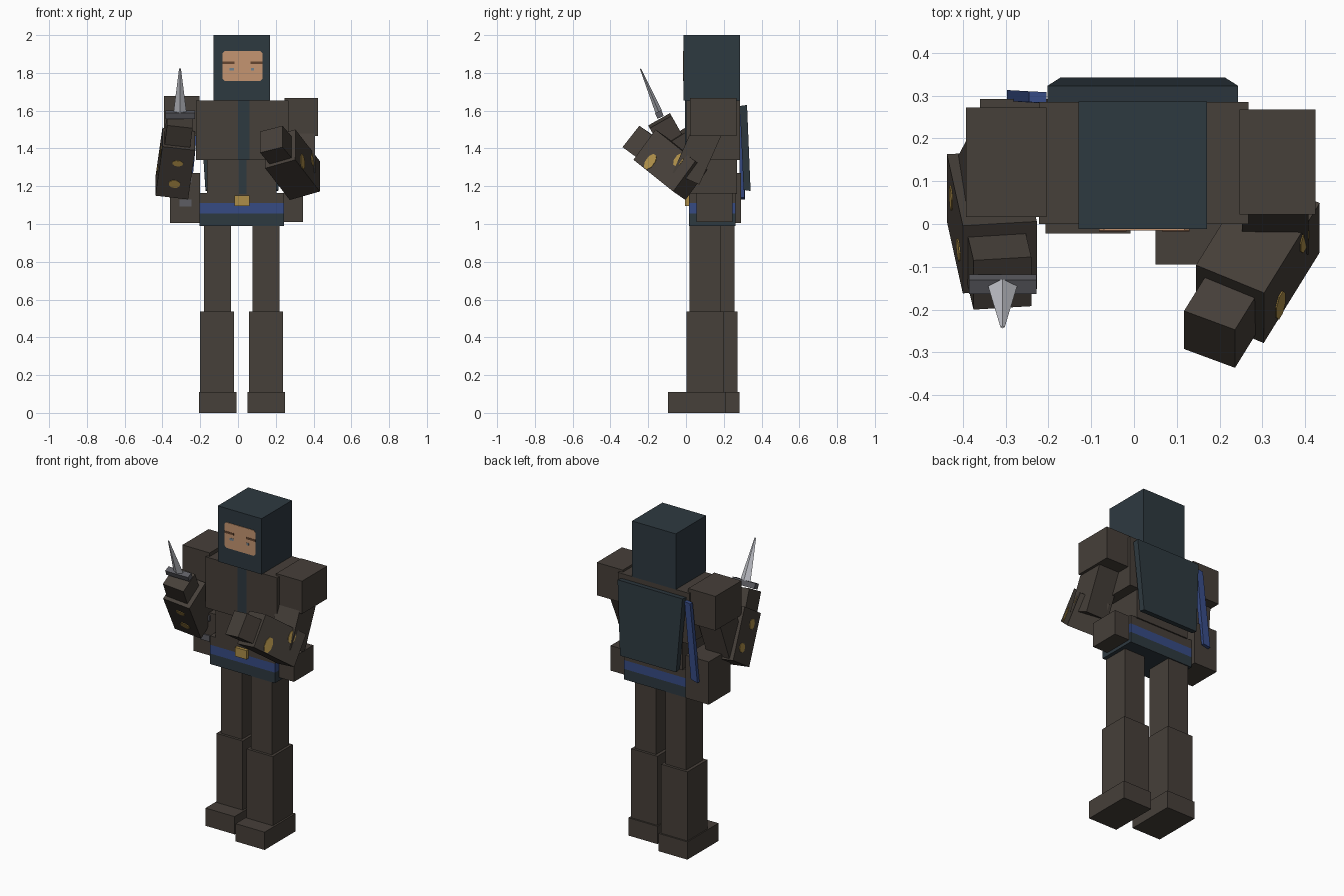
import bpy, bmesh, math
from mathutils import Vector as V

if "Cube" in bpy.data.objects:
    bpy.data.objects.remove(bpy.data.objects["Cube"])


def material(name, rgb):
    m = bpy.data.materials.new(name)
    m.diffuse_color = (*rgb, 1)
    m.use_nodes = True
    m.node_tree.nodes["Principled BSDF"].inputs["Base Color"].default_value = m.diffuse_color
    return m


BROWN = material("brown_leather", (0.061, 0.050, 0.041))
SLATE = material("slate_cloth", (0.027, 0.041, 0.051))
BLUE = material("blue_cloth", (0.037, 0.070, 0.230))
SKIN = material("skin", (0.56, 0.30, 0.165))
GOLD = material("gold", (0.42, 0.27, 0.065))
STEEL = material("steel", (0.52, 0.53, 0.57))
IRON = material("dark_iron", (0.11, 0.11, 0.125))
BROW = material("brow_brown", (0.13, 0.06, 0.03))
EYE = material("eye_blue", (0.16, 0.22, 0.27))


def loft(name, ring_a, ring_b, mat):
    """Closed solid between two rings with the same number of points."""
    bm = bmesh.new()
    a = [bm.verts.new(p) for p in ring_a]
    b = [bm.verts.new(p) for p in ring_b]
    n = len(a)
    bm.faces.new(a)
    bm.faces.new(b)
    for i in range(n):
        j = (i + 1) % n
        bm.faces.new((a[i], a[j], b[j], b[i]))
    bmesh.ops.recalc_face_normals(bm, faces=bm.faces)
    me = bpy.data.meshes.new(name)
    bm.to_mesh(me)
    bm.free()
    me.materials.append(mat)
    ob = bpy.data.objects.new(name, me)
    bpy.context.collection.objects.link(ob)
    return ob


def edge_box(name, p, a, b, c, mat):
    """Box from one corner and its three edge vectors."""
    p, a, b, c = V(p), V(a), V(b), V(c)
    ring = [p, p + a, p + a + b, p + b]
    return loft(name, ring, [q + c for q in ring], mat)


def box(name, x, y, z, mat):
    return edge_box(name, (x[0], y[0], z[0]), (x[1] - x[0], 0, 0),
                    (0, y[1] - y[0], 0), (0, 0, z[1] - z[0]), mat)


def limb(name, top, bottom, wx, wd, mat):
    """Box along a line, with its width nearly along x."""
    top, bottom = V(top), V(bottom)
    axis = bottom - top
    depth = axis.cross(V((1, 0, 0))).normalized()
    side = depth.cross(axis).normalized()
    edge_box(name, top - side * wx / 2 - depth * wd / 2,
             side * wx, depth * wd, axis, mat)


def spot(name, corner, u, v, cu, cv, ru, rv, mat):
    """Thin rounded patch on a face spanned by u and v."""
    corner, u, v = V(corner), V(u), V(v)
    n = u.cross(v).normalized() * 0.003
    ring = []
    for i in range(8):
        t = math.tau * (i + 0.5) / 8
        ring.append(corner + u * (cu + ru * math.cos(t)) + v * (cv + rv * math.sin(t)))
    loft(name, [q - n for q in ring], [q + n for q in ring], mat)


# head and face
box("hood", (-0.13, 0.17), (-0.012, 0.286), (1.655, 2.0), SLATE)
x0, x1, z0, z1, k = -0.082, 0.13, 1.757, 1.915, 0.012
face = [(x0 + k, z0), (x1 - k, z0), (x1, z0 + k), (x1, z1 - k),
        (x1 - k, z1), (x0 + k, z1), (x0, z1 - k), (x0, z0 + k)]
loft("face", [(x, -0.009, z) for x, z in face], [(x, -0.015, z) for x, z in face], SKIN)
for side, bx, ex in (("left", (-0.082, -0.018), (-0.045, -0.02)),
                     ("right", (0.066, 0.13), (0.07, 0.085))):
    box(side + "_brow", bx, (-0.017, -0.013), (1.848, 1.860), BROW)
    box(side + "_eye", ex, (-0.017, -0.013), (1.812, 1.826), EYE)

# torso
box("chest", (-0.222, 0.268), (0.0, 0.285), (1.34, 1.655), BROWN)
box("waist", (-0.165, 0.205), (0.015, 0.27), (1.16, 1.34), BROWN)
box("chest_stripe", (0.0, 0.06), (-0.004, 0.002), (1.34, 1.655), SLATE)
box("waist_stripe", (0.005, 0.045), (0.011, 0.017), (1.16, 1.34), SLATE)

# belt bands
for name, z, mat in (("belt_top", (1.11, 1.165), BROWN), ("belt_sash", (1.055, 1.11), BLUE),
                     ("belt_skirt", (0.99, 1.055), SLATE)):
    box(name, (-0.203, 0.243), (0.015, 0.262), z, mat)
box("buckle", (-0.018, 0.06), (-0.004, 0.018), (1.095, 1.15), GOLD)

# hip pouches
box("left_pouch", (-0.36, -0.20), (0.08, 0.292), (1.005, 1.27), BROWN)
box("right_pouch", (0.24, 0.345), (0.055, 0.245), (1.01, 1.165), BROWN)
box("pouch_clasp_low", (-0.31, -0.245), (0.073, 0.082), (1.093, 1.13), IRON)
box("pouch_clasp_high", (-0.31, -0.245), (0.073, 0.082), (1.22, 1.255), IRON)

# legs, one set slightly ahead of the other
for side, dx, dy in (("left", 0, 0), ("right", 0.257, -0.073)):
    box(side + "_thigh", (-0.18 + dx, -0.037 + dx), (0.091 + dy, 0.256 + dy), (0.53, 1.0), BROWN)
    box(side + "_shin", (-0.20 + dx, -0.02 + dx), (0.075 + dy, 0.272 + dy), (0.11, 0.538), BROWN)
    box(side + "_foot", (-0.207 + dx, -0.008 + dx), (-0.022 + dy, 0.282 + dy), (0.0, 0.11), BROWN)

# back panel, narrowing downward
loft("back_panel",
     [(-0.202, 0.285, 1.625), (0.243, 0.285, 1.625), (0.243, 0.323, 1.63), (-0.202, 0.323, 1.63)],
     [(-0.172, 0.305, 1.18), (0.213, 0.305, 1.18), (0.213, 0.342, 1.175), (-0.172, 0.342, 1.175)],
     SLATE)

# slanted scabbard beside the panel
loft("scabbard",
     [(-0.205, 0.282, 1.61), (-0.245, 0.285, 1.605), (-0.245, 0.31, 1.605), (-0.205, 0.308, 1.61)],
     [(-0.25, 0.284, 1.14), (-0.297, 0.287, 1.13), (-0.297, 0.313, 1.13), (-0.25, 0.31, 1.14)],
     BLUE)

# shoulders and upper arms
box("left_shoulder", (-0.392, -0.205), (0.016, 0.272), (1.465, 1.677), BROWN)
box("right_shoulder", (0.246, 0.424), (0.022, 0.268), (1.465, 1.668), BROWN)
limb("left_upper_arm", (-0.30, 0.145, 1.52), (-0.335, 0.08, 1.25), 0.155, 0.155, BROWN)
limb("right_upper_arm", (0.33, 0.125, 1.52), (0.33, 0.0, 1.24), 0.155, 0.155, BROWN)

# right forearm and hand
P, L = V((0.145, -0.096, 1.455)), V((0.13, 0.21, -0.168))
W, D = V((0.159, -0.065, 0.045)), V((-0.001, -0.117, -0.16))
edge_box("right_forearm", P, L, W, D, BROWN)
edge_box("right_hand", (0.117, -0.203, 1.49), (0.07, 0.113, -0.083),
         (0.119, -0.044, 0.03), (0, -0.089, -0.113), BROWN)
spot("right_patch_wrist", P + W, L, D, 0.29, 0.76, 0.09, 0.24, GOLD)
spot("right_patch_elbow", P + W, L, D, 0.72, 0.25, 0.08, 0.20, GOLD)

# left forearm and hand
E, L2 = V((-0.437, 0.163, 1.25)), V((0.037, -0.167, 0.26))
W2, D2 = V((0.173, 0.010, -0.02)), V((0, -0.158, -0.10))
edge_box("left_forearm", E, L2, W2, D2, BROWN)
edge_box("left_hand", (-0.375, -0.085, 1.587), (0.135, 0.008, -0.015),
         (0, -0.115, -0.065), (-0.02, 0.085, -0.15), BROWN)
spot("left_patch_high", E + D2, W2, L2, 0.53, 0.70, 0.17, 0.06, GOLD)
spot("left_patch_low", E + D2, W2, L2, 0.52, 0.28, 0.18, 0.08, GOLD)
spot("left_patch_side_high", E, L2, D2, 0.75, 0.62, 0.10, 0.14, GOLD)
spot("left_patch_side_low", E, L2, D2, 0.28, 0.35, 0.09, 0.16, GOLD)

# dagger held upright
edge_box("dagger_guard", (-0.385, -0.118, 1.572), (0.157, 0, 0),
         (0, -0.033, -0.015), (0, -0.013, 0.03), IRON)
cx = -0.307
loft("dagger_blade",
     [(cx - 0.034, -0.145, 1.595), (cx, -0.128, 1.602), (cx + 0.034, -0.145, 1.595), (cx, -0.162, 1.588)],
     [(cx - 0.005, -0.241, 1.822), (cx, -0.238, 1.823), (cx + 0.005, -0.241, 1.822), (cx, -0.244, 1.821)],
     STEEL)
